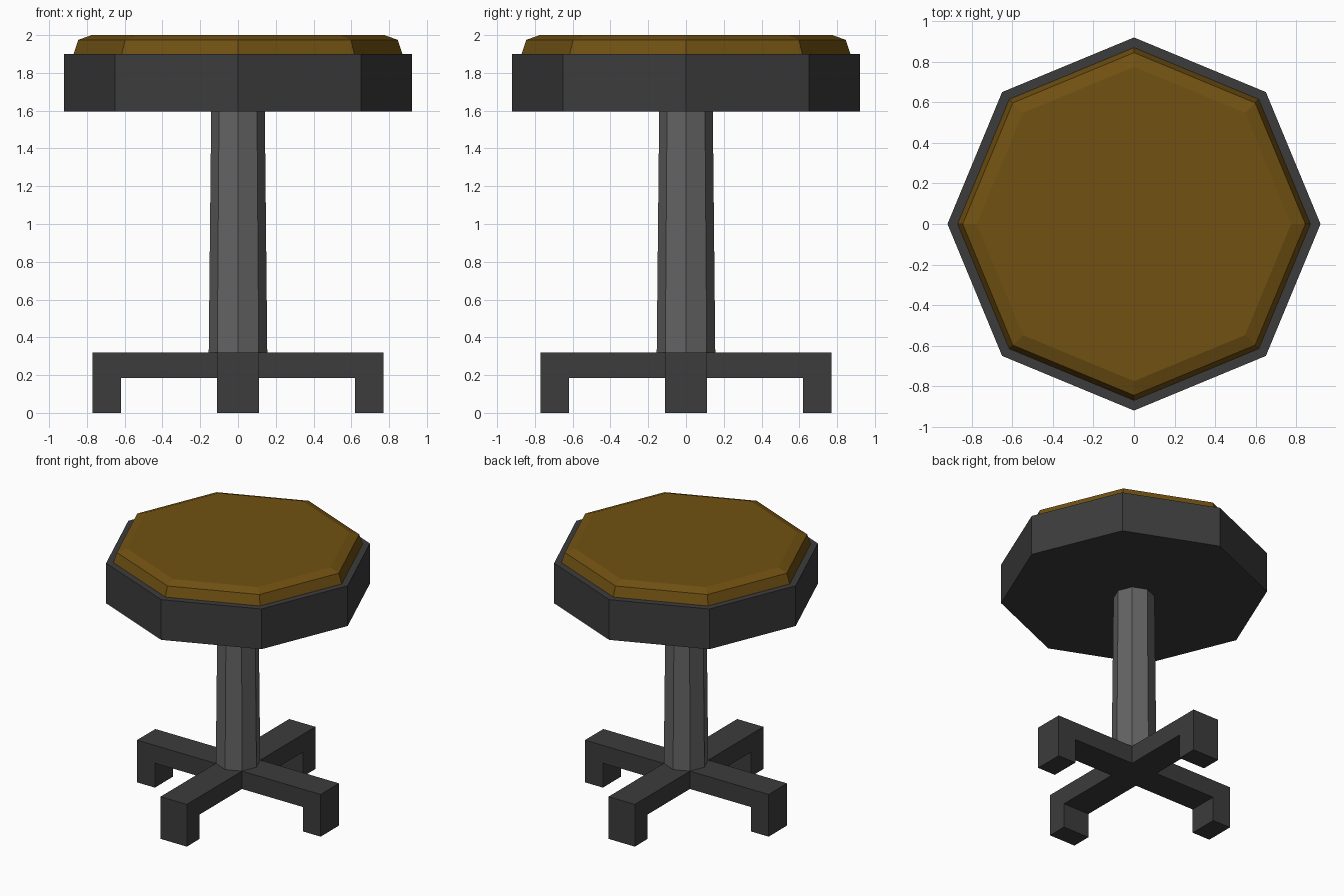
import bpy
import bmesh
from math import cos, sin, pi
from mathutils import Vector

if "Cube" in bpy.data.objects:
    bpy.data.objects.remove(bpy.data.objects["Cube"], do_unlink=True)


def material(name, color):
    mat = bpy.data.materials.new(name)
    mat.use_nodes = True
    mat.diffuse_color = (*color, 1)
    mat.node_tree.nodes["Principled BSDF"].inputs["Base Color"].default_value = (*color, 1)
    return mat


dark = material("dark grey metal", (0.045, 0.045, 0.045))
steel = material("mid grey metal", (0.125, 0.125, 0.125))
leather = material("brown leather", (0.165, 0.082, 0.006))


def finish(name, bm, mat):
    bmesh.ops.recalc_face_normals(bm, faces=bm.faces)
    mesh = bpy.data.meshes.new(name)
    bm.to_mesh(mesh)
    bm.free()
    mesh.materials.append(mat)
    obj = bpy.data.objects.new(name, mesh)
    bpy.context.collection.objects.link(obj)
    return obj


def octagon_stack(name, profile, mat):
    """Closed eight-sided solid through (radius, height) rings."""
    bm = bmesh.new()
    sides = 8
    rings = [[bm.verts.new((r * cos(2 * pi * i / sides), r * sin(2 * pi * i / sides), z))
              for i in range(sides)] for r, z in profile]
    for low, high in zip(rings, rings[1:]):
        for i in range(sides):
            j = (i + 1) % sides
            bm.faces.new((low[i], low[j], high[j], high[i]))
    bm.faces.new(rings[0][::-1])
    bm.faces.new(rings[-1])
    return finish(name, bm, mat)


def push(bm, face, offset):
    """Extrude one face by an offset and return the new cap."""
    made = bmesh.ops.extrude_face_region(bm, geom=[face])["geom"]
    if face.is_valid:
        bm.faces.remove(face)
    bmesh.ops.translate(bm, vec=offset,
                        verts=[g for g in made if isinstance(g, bmesh.types.BMVert)])
    return next(g for g in made if isinstance(g, bmesh.types.BMFace))


def cross_base():
    """Hub with four arms, each ending in a foot."""
    half, inner, outer, under, top = 0.11, 0.62, 0.77, 0.185, 0.32
    bm = bmesh.new()
    bmesh.ops.create_cube(bm, size=1)
    for v in bm.verts:
        v.co = (v.co.x * 2 * half, v.co.y * 2 * half, under + (v.co.z + 0.5) * (top - under))
    for direction in (Vector((1, 0, 0)), Vector((-1, 0, 0)),
                      Vector((0, 1, 0)), Vector((0, -1, 0))):
        bm.normal_update()
        side = max(bm.faces, key=lambda f: f.calc_center_median().dot(direction))
        cap = push(bm, side, direction * (inner - half))
        push(bm, cap, direction * (outer - inner))
        sole = max((f for f in bm.faces
                    if all(abs(v.co.z - under) < 0.001 for v in f.verts)),
                   key=lambda f: f.calc_center_median().dot(direction))
        push(bm, sole, Vector((0, 0, -under)))
    return finish("cross_base", bm, dark)


cross_base()
octagon_stack("column", [(0.155, 0.32), (0.142, 1.595)], steel)
octagon_stack("seat_rim", [(0.92, 1.595), (0.92, 1.9)], dark)
octagon_stack("seat_cushion", [(0.87, 1.9), (0.845, 1.975), (0.775, 2.0)], leather)
